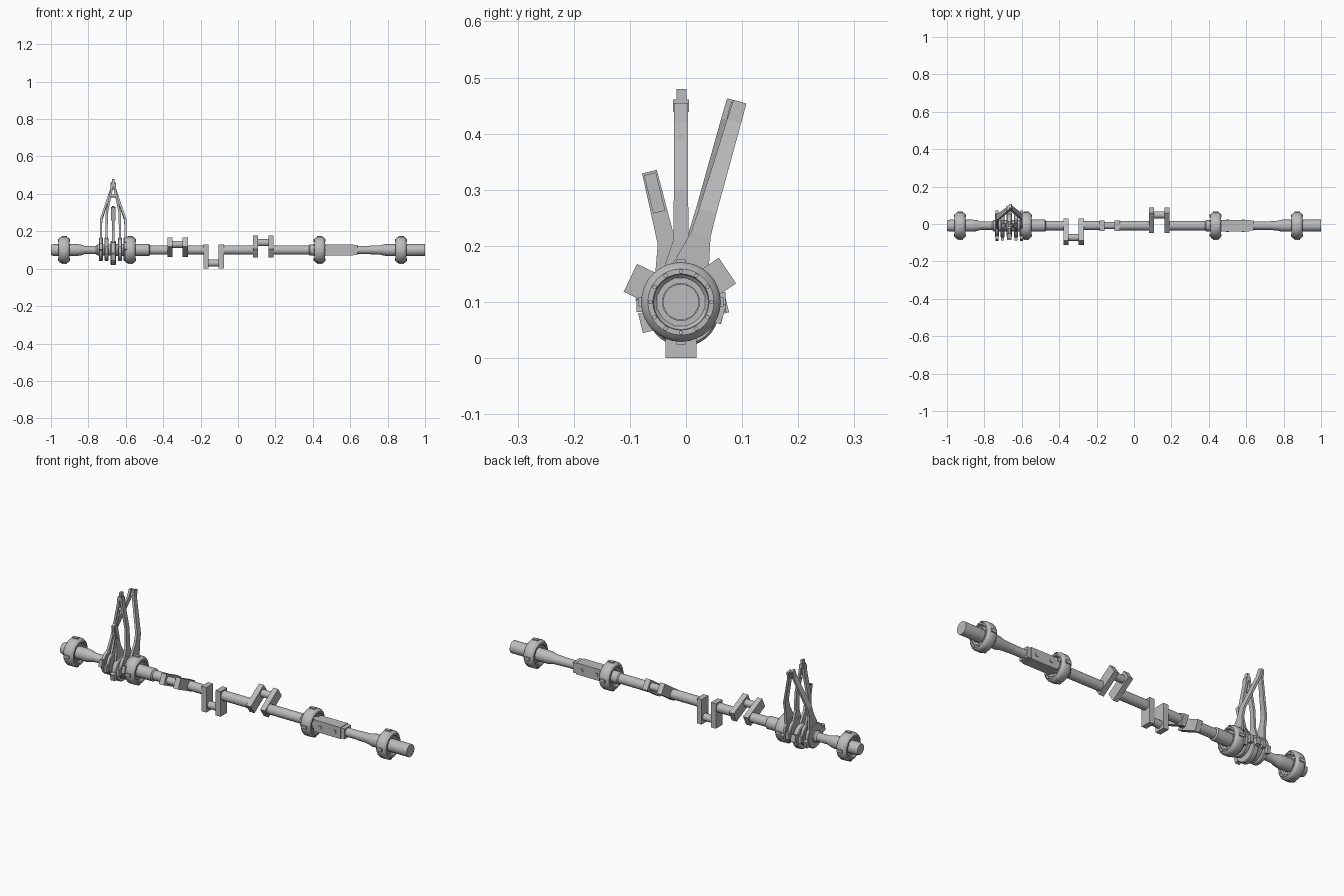
import bpy, bmesh, math
from mathutils import Matrix, Vector

if "Cube" in bpy.data.objects:
    bpy.data.objects.remove(bpy.data.objects["Cube"])

AXIS = Vector((0, -0.009, 0.1))      # shaft centre line
steel = bpy.data.materials.new("steel grey")
steel.diffuse_color = (0.5, 0.5, 0.5, 1)
steel.use_nodes = True
steel.node_tree.nodes["Principled BSDF"].inputs["Base Color"].default_value = steel.diffuse_color


def finish(bm, name, tilt=0, smooth=False):
    """Tilt about the shaft line (degrees from +z toward +y) and place on it."""
    bmesh.ops.rotate(bm, verts=bm.verts, cent=(0, 0, 0),
                     matrix=Matrix.Rotation(math.radians(-tilt), 3, 'X'))
    bmesh.ops.translate(bm, verts=bm.verts, vec=AXIS)
    bmesh.ops.recalc_face_normals(bm, faces=bm.faces)
    me = bpy.data.meshes.new(name)
    bm.to_mesh(me)
    bm.free()
    me.materials.append(steel)
    ob = bpy.data.objects.new(name, me)
    bpy.context.collection.objects.link(ob)
    if smooth:
        bpy.context.view_layer.objects.active = ob
        ob.select_set(True)
        bpy.ops.object.shade_smooth_by_angle(angle=math.radians(30))
        ob.select_set(False)
    return ob


def lathe(bm, pts, n=28, closed=False, y=0, z=0):
    """Revolve (x, r) points around the x direction."""
    rings = [[bm.verts.new((x, y + r * math.sin(2 * math.pi * i / n),
                            z + r * math.cos(2 * math.pi * i / n)))
              for i in range(n)] for x, r in pts]
    pairs = list(zip(rings, rings[1:]))
    if closed:
        pairs.append((rings[-1], rings[0]))
    else:
        bm.faces.new(rings[0])
        bm.faces.new(rings[-1])
    for a, b in pairs:
        for i in range(n):
            j = (i + 1) % n
            bm.faces.new((a[i], a[j], b[j], b[i]))


def box(bm, c, s, rot=0):
    m = Matrix.Rotation(rot, 4, 'X') @ Matrix.Translation(c) @ Matrix.Diagonal((*s, 1))
    bmesh.ops.create_cube(bm, size=1, matrix=m)


def strip(bm, stations, t):
    """Flat bar through (x, height, half width) stations, half thickness t."""
    rings = [[bm.verts.new((x + a * t, b * w, h)) for a, b in
              ((-1, -1), (1, -1), (1, 1), (-1, 1))] for x, h, w in stations]
    bm.faces.new(rings[0])
    bm.faces.new(rings[-1])
    for a, b in zip(rings, rings[1:]):
        for i in range(4):
            j = (i + 1) % 4
            bm.faces.new((a[i], a[j], b[j], b[i]))


# Shaft lengths between the cranks
shafts = {
    "left_shaft": [(-1, .027), (-.985, .032), (-.86, .032), (-.84, .029), (-.82, .022),
                   (-.76, .022), (-.75, .03), (-.53, .032), (-.475, .032), (-.47, .025), (-.36, .025)],
    "inner_shaft_a": [(-.28, .024), (-.17, .024)],
    "inner_shaft_b": [(-.09, .025), (.095, .025)],
    "right_shaft": [(.17, .025), (.38, .025), (.385, .03), (.48, .03), (.5, .022), (.69, .022),
                    (.76, .025), (.79, .032), (1, .032)],
}
for name, pts in shafts.items():
    bm = bmesh.new()
    lathe(bm, pts)
    finish(bm, name, smooth=True)

# Three cranks, about 120 degrees apart
for i, (x, tilt) in enumerate(((-.323, -64.5), (-.13, 180), (.135, 56))):
    bm = bmesh.new()
    for s in (-1, 1):
        box(bm, (x + s * .041, 0, .035), (.028, .055, .13))
    finish(bm, f"crank_webs_{i + 1}", tilt)
    bm = bmesh.new()
    lathe(bm, [(x - .045, .019), (x + .045, .019)], 20, z=.07)
    finish(bm, f"crank_pin_{i + 1}", tilt, True)

# Bearing collars with bolts and four lugs
half = [(.016, .033), (.016, .043), (.022, .049), (.029, .05), (.029, .059),
        (.022, .067), (.014, .071)]
for i, x in enumerate((-.93, -.577, .437, .872)):
    bm = bmesh.new()
    prof = [(x + a, r) for a, r in half] + [(x - a, r) for a, r in reversed(half)]
    lathe(bm, prof, 32, closed=True)
    finish(bm, f"bearing_collar_{i + 1}", smooth=True)
    bm = bmesh.new()
    for k in range(12):
        a = 2 * math.pi * k / 12
        lathe(bm, [(x - .032, .004), (x + .032, .004)], 8,
              y=.0545 * math.sin(a), z=.0545 * math.cos(a))
    for k in range(4):
        box(bm, (x, 0, .068), (.03, .016, .016), k * math.pi / 2)
        box(bm, (x, 0, .038), (.036, .026, .01), k * math.pi / 2)
    finish(bm, f"collar_bolts_{i + 1}")

# Square drive block with side bolts
bm = bmesh.new()
box(bm, (.54, 0, 0), (.155, .06, .06))
box(bm, (.628, 0, 0), (.022, .054, .054))
for x in (.5, .585):
    box(bm, (x, 0, 0), (.014, .066, .014))
finish(bm, "drive_block")

# Eccentric straps: name, x, half thickness, tilt, rod
MID = -.667
ecc = []
for s, side in ((-1, "left"), (1, "right")):
    ecc.append((f"outer_{side}", MID + s * .066, .010, 16.4 if s > 0 else 14.6,
                [(MID + s * .066, .05, .036), (MID + s * .066, .125, .018), (MID + s * .064, .17, .016),
                 (MID + s * .01, .335, .013), (MID + s * .007, .372, .012)]))
    ecc.append((f"inner_{side}", MID + s * .036, .010, 0,
                [(MID + s * .036, .05, .034), (MID + s * .036, .11, .014), (MID + s * .034, .2, .0125),
                 (MID + s * .01, .32, .0125), (MID + s * .007, .355, .0125)]))
ecc.append(("centre", MID, .015, -13.6,
            [(MID, .05, .036), (MID, .11, .016), (MID, .239, .0135)]))
for name, x, t, tilt, path in ecc:
    z = -.016 if name == "centre" else .004
    bm = bmesh.new()
    lathe(bm, [(x - t, .02), (x - t, .06), (x - t * .7, .064), (x + t * .7, .064),
               (x + t, .06), (x + t, .02)], 28, closed=True, z=z)
    finish(bm, f"eccentric_strap_{name}", tilt, True)
    bm = bmesh.new()
    for s in (-1, 1):
        box(bm, (x, s * .069, z - .004), (t * 1.7, .02, .036))
    finish(bm, f"strap_ears_{name}", tilt)
    bm = bmesh.new()
    strip(bm, path, .006)
    finish(bm, f"eccentric_rod_{name}", tilt)

# Rod end fittings
bm = bmesh.new()
box(bm, (MID, 0, .35), (.016, .028, .022))
box(bm, (MID, .001, .365), (.012, .018, .03))
lathe(bm, [(MID - .022, .008), (MID + .022, .008)], 12, z=.29)
finish(bm, "inner_rod_end")
bm = bmesh.new()
box(bm, (MID, 0, .352), (.016, .018, .03))
finish(bm, "outer_rod_end", 15.5)
bm = bmesh.new()
box(bm, (MID, 0, .2), (.022, .022, .07))
finish(bm, "centre_rod_end", -13.6)
